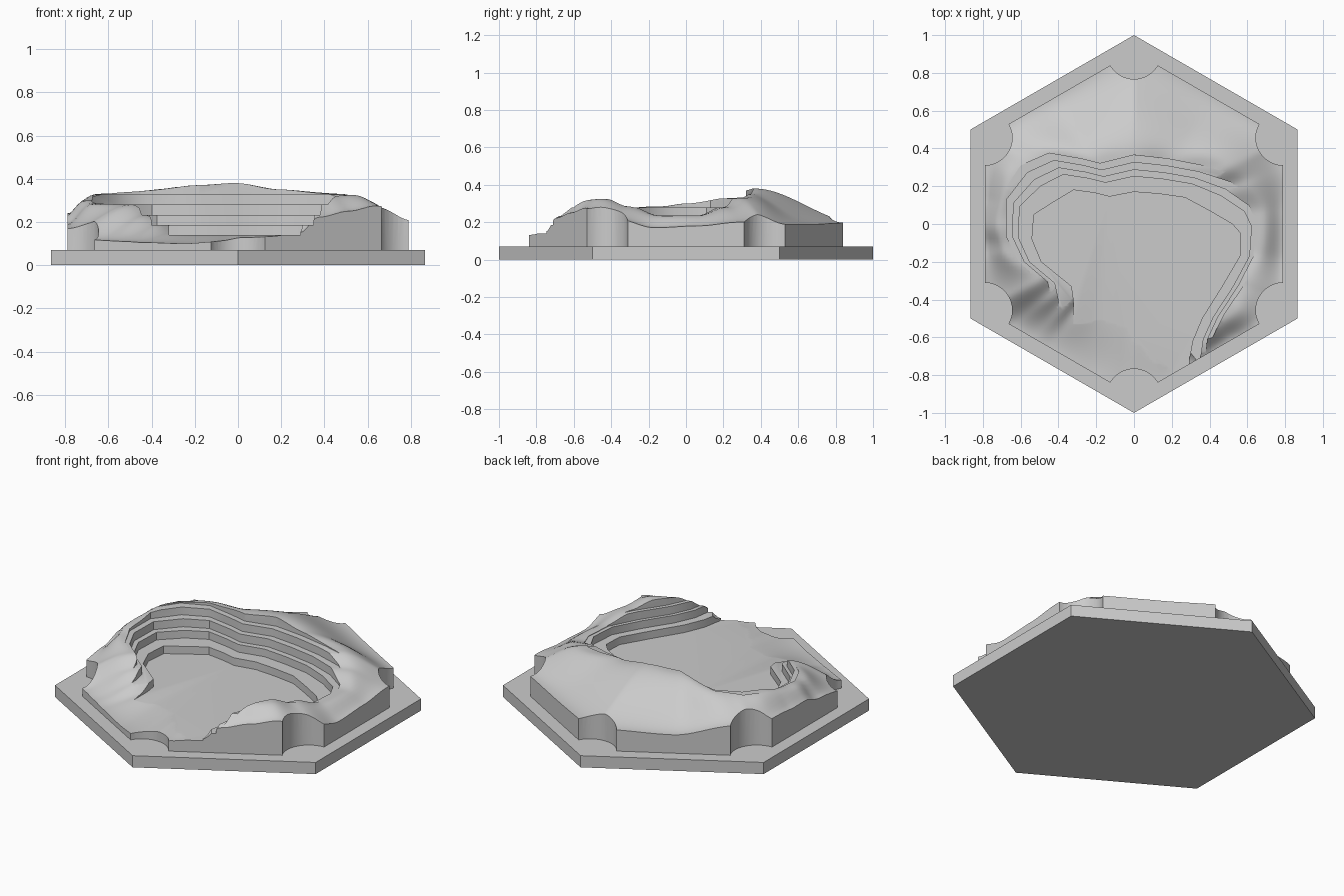
import bpy, bmesh, math
from mathutils import Vector

if "Cube" in bpy.data.objects:
    bpy.data.objects.remove(bpy.data.objects["Cube"])

stone = bpy.data.materials.new("stone grey")
stone.use_nodes = True
GREY = (0.6, 0.6, 0.6, 1)
stone.diffuse_color = GREY
stone.node_tree.nodes["Principled BSDF"].inputs["Base Color"].default_value = GREY

APOTHEM = 0.79
BITE = 0.145


def make_object(name, bm):
    bmesh.ops.recalc_face_normals(bm, faces=bm.faces)
    mesh = bpy.data.meshes.new(name)
    bm.to_mesh(mesh)
    bm.free()
    mesh.materials.append(stone)
    obj = bpy.data.objects.new(name, mesh)
    bpy.context.collection.objects.link(obj)
    return obj


def prism(name, outline, low, high):
    bm = bmesh.new()
    face = bm.faces.new([bm.verts.new((x, y, low)) for x, y in outline])
    top = bmesh.ops.extrude_face_region(bm, geom=[face])["geom"]
    bmesh.ops.translate(bm, vec=(0, 0, high - low),
                        verts=[v for v in top if isinstance(v, bmesh.types.BMVert)])
    return make_object(name, bm)


def polar(r, degrees):
    a = math.radians(degrees)
    return Vector((r * math.cos(a), r * math.sin(a)))


def boolean(target, cutter, operation):
    mod = target.modifiers.new(cutter.name, 'BOOLEAN')
    mod.operation = operation
    mod.solver = 'EXACT'
    mod.object = cutter
    bpy.context.view_layer.objects.active = target
    bpy.ops.object.modifier_apply(modifier=mod.name)
    bpy.data.objects.remove(cutter)


# Hill shape by direction: angle, crest radius, crest height, edge height
HILL = [
    (-131, .545, .19, .11), (-124, .55, .15, .105), (-108, .48, .143, .1),
    (-95, .47, .143, .11), (-88, .56, .143, .12), (-80, .7, .143, .133),
    (-69, .68, .16, .15), (-62, .7, .28, .22), (-50, .68, .32, .25),
    (-40, .7, .325, .275), (-28, .66, .285, .23), (-12, .68, .235, .17),
    (5, .68, .235, .18), (20, .62, .28, .2), (32, .56, .33, .19),
    (60, .4, .35, .19), (92, .37, .38, .2), (120, .39, .37, .18),
    (145, .6, .34, .25), (160, .69, .33, .24), (180, .71, .3, .22),
    (191, .69, .285, .19), (210, .57, .28, .155), (220, .56, .23, .115),
    (229, .545, .19, .11),
]


def ease(t):
    t = min(max(t, 0), 1)
    return t * t * (3 - 2 * t)


def hill_height(x, y):
    angle = math.degrees(math.atan2(y, x))
    if angle < HILL[0][0]:
        angle += 360
    for a, b in zip(HILL, HILL[1:]):
        if angle <= b[0]:
            break
    t = ease((angle - a[0]) / (b[0] - a[0]))
    radius, crest, edge = (p + (q - p) * t for p, q in zip(a[1:], b[1:]))
    rim = APOTHEM / math.cos(math.radians((angle + 30) % 60 - 30))
    fall = (math.hypot(x, y) - radius) / max(rim - radius, 0.1)
    return crest + (edge - crest) * ease(fall)


# Base slab
prism("base_slab", [polar(1, 30 + 60 * k) for k in range(6)], 0, 0.07)

# Terrain block with rolling top
bm = bmesh.new()
bmesh.ops.create_grid(bm, x_segments=100, y_segments=100, size=0.95)
for v in bm.verts:
    v.co.z = hill_height(v.co.x, v.co.y)
skirt = bmesh.ops.extrude_face_region(bm, geom=bm.faces[:])["geom"]
for v in skirt:
    if isinstance(v, bmesh.types.BMVert):
        v.co.z = 0.04
terrain = make_object("quarry_terrain", bm)

# Hexagon footprint with a round bite at each corner
footprint = []
for k in range(6):
    phi = 30 + 60 * k
    corner = polar(APOTHEM / math.cos(math.pi / 6), phi)
    footprint += [corner + polar(BITE, phi + 240 - 10 * i) for i in range(13)]
boolean(terrain, prism("footprint", footprint, 0.05, 1), 'INTERSECT')

# Terraced pit: floor outline and the matching outline of the top step
FLOOR = [(.29, -1), (.29, -.73), (.31, -.62), (.36, -.5), (.46, -.34), (.56, -.17),
         (.565, -.05), (.52, 0), (.4, .07), (.27, .14), (.13, .16), (0, .17),
         (-.13, .145), (-.21, .165), (-.32, .18), (-.42, .12), (-.53, .05),
         (-.54, -.08), (-.49, -.2), (-.33, -.33), (-.32, -.4), (-.32, -1)]
TOP = [(.43, -1), (.43, -.71), (.44, -.6), (.5, -.48), (.61, -.32), (.68, -.17),
       (.7, .04), (.67, .16), (.54, .26), (.36, .31), (.18, .345), (0, .365),
       (-.18, .32), (-.28, .345), (-.45, .375), (-.6, .31), (-.71, .15),
       (-.71, -.06), (-.64, -.2), (-.54, -.29), (-.51, -.4), (-.51, -1)]
STEPS = [(0, .14), (.42, .186), (.6, .232), (.8, .28), (1, .326)]
for spread, level in STEPS:
    outline = [Vector(a).lerp(Vector(b), spread) for a, b in zip(FLOOR, TOP)]
    boolean(terrain, prism("terrace_cutter", outline, level, 1), 'DIFFERENCE')

bpy.ops.object.select_all(action='DESELECT')
terrain.select_set(True)
bpy.context.view_layer.objects.active = terrain
bpy.ops.object.shade_smooth_by_angle(angle=math.radians(35))
